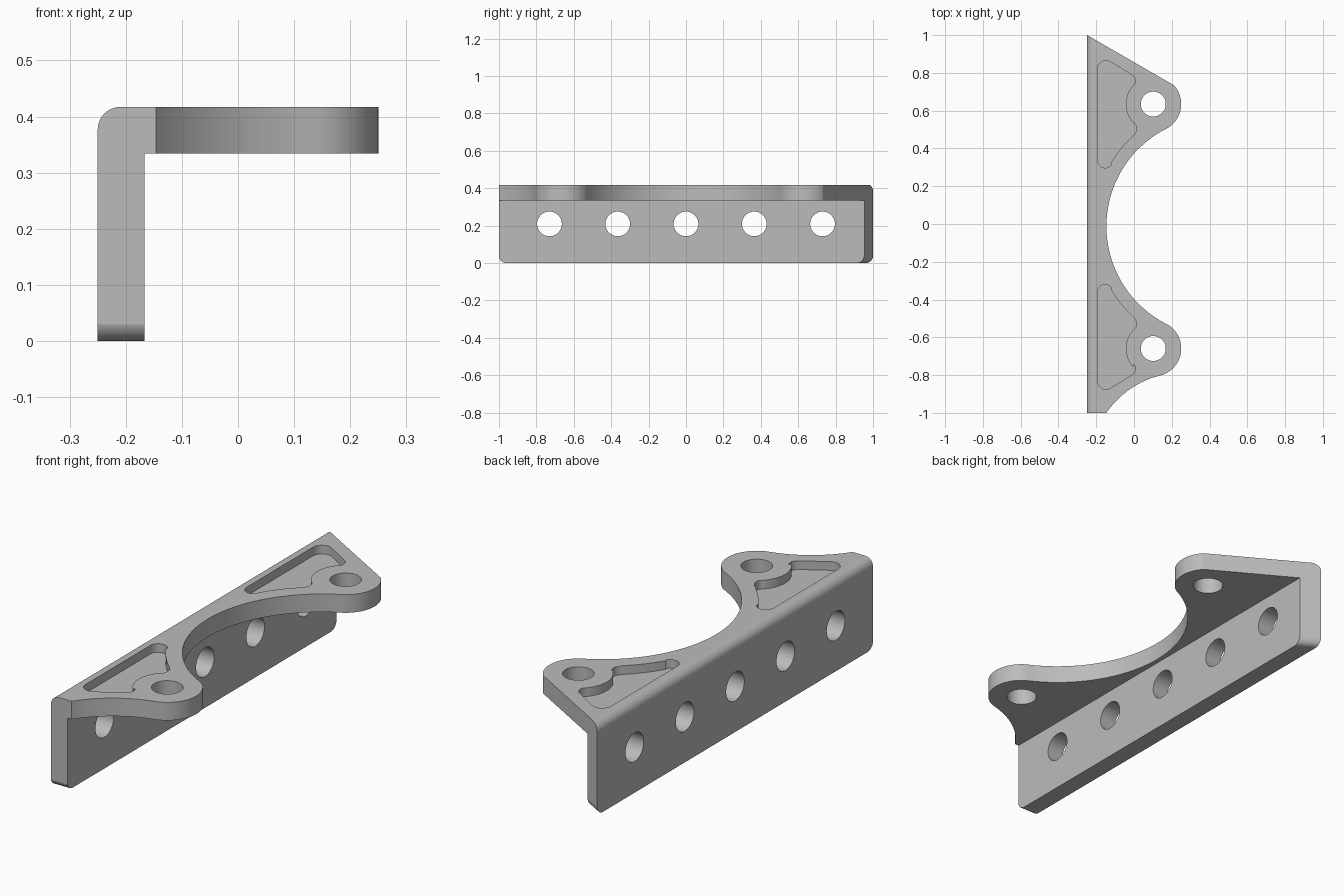
import bpy, bmesh, math
from math import cos, sin, radians, degrees, atan2, hypot

cube = bpy.data.objects.get("Cube")
if cube:
    bpy.data.objects.remove(cube, do_unlink=True)

LOBE_X, LOBE_Y, LOBE_R = 0.102, 0.647, 0.148   # ear centres, measured from the bay axis
BAY_X, BAY_Y, BAY_R = 0.434, -0.012, 0.58      # large half-round bay
HOLE_R = 0.066
THICK, HEIGHT = 0.083, 0.417
SLOPE = math.tan(radians(30))                  # slanted far end


def arc(cx, cy, r, a0, a1, n=16):
    """Points on an arc, angles in degrees."""
    angles = [radians(a0 + (a1 - a0) * i / n) for i in range(n + 1)]
    return [(cx + r * cos(a), cy + r * sin(a)) for a in angles]


def prism(name, pts, axis, lo, hi):
    """Extrude a 2D outline along the named axis."""
    place = {"x": lambda p, t: (t, p[0], p[1]),
             "y": lambda p, t: (p[0], t, p[1]),
             "z": lambda p, t: (p[0], p[1], t)}[axis]
    bm = bmesh.new()
    face = bm.faces.new([bm.verts.new(place(p, lo)) for p in pts])
    shift = place((0, 0), hi - lo)
    ext = bmesh.ops.extrude_face_region(bm, geom=[face], use_keep_orig=True)
    top = [v for v in ext["geom"] if isinstance(v, bmesh.types.BMVert)]
    bmesh.ops.translate(bm, verts=top, vec=shift)
    bmesh.ops.recalc_face_normals(bm, faces=bm.faces)
    mesh = bpy.data.meshes.new(name)
    bm.to_mesh(mesh)
    bm.free()
    obj = bpy.data.objects.new(name, mesh)
    bpy.context.collection.objects.link(obj)
    return obj


helpers = []


def combine(obj, other, operation):
    mod = obj.modifiers.new(other.name, "BOOLEAN")
    mod.operation, mod.solver, mod.object = operation, "EXACT", other
    other.hide_render = True
    helpers.append(other)


# L-shaped section with a rounded outer edge
section = ([(-0.25, -0.1), (-0.25 + THICK, -0.1), (-0.25 + THICK, HEIGHT - THICK),
            (0.3, HEIGHT - THICK), (0.3, HEIGHT)]
           + arc(-0.21, HEIGHT - 0.04, 0.04, 90, 180, 10))
bracket = prism("angle_bracket", section, "y", -1.1, 1.1)

# Plan outline: slanted end, ear, bay, ear, concave sweep
upper_y, lower_y = BAY_Y + LOBE_Y, BAY_Y - LOBE_Y
tangent = degrees(atan2(LOBE_Y, BAY_X - LOBE_X))
bay_end = 180 - tangent
bay_end = degrees(atan2(LOBE_Y, LOBE_X - BAY_X))
sweep_x, sweep_y = 0.253, -1.271
sweep_from = degrees(atan2(lower_y - sweep_y, LOBE_X - sweep_x))
sweep_r = hypot(lower_y - sweep_y, LOBE_X - sweep_x) - LOBE_R
sweep_to = degrees(math.pi - math.asin((-1 - sweep_y) / sweep_r))
outline = ([(-0.3, -1), (-0.3, 1 + 0.05 * SLOPE)]
           + arc(LOBE_X, upper_y, LOBE_R, 60, -tangent, 28)
           + arc(BAY_X, BAY_Y, BAY_R, bay_end, 360 - bay_end, 56)[1:]
           + arc(LOBE_X, lower_y, LOBE_R, tangent, sweep_from - 180, 32)[1:]
           + arc(sweep_x, sweep_y, sweep_r, sweep_from, sweep_to, 20)[1:])
combine(bracket, prism("plan_outline", outline, "z", -0.2, 0.6), "INTERSECT")

# Side outline with rounded lower corners, sheared to follow the slanted end
end = 1.001
side = ([(end, 0.55), (-end, 0.55)]
        + arc(-end + 0.04, 0.04, 0.04, 180, 270, 10)
        + arc(end - 0.04, 0.04, 0.04, 270, 360, 10))
side_outline = prism("side_outline", side, "x", -0.32, 0.32)
for v in side_outline.data.vertices:
    if v.co.y > 0:
        v.co.y -= (v.co.x + 0.25) * SLOPE
combine(bracket, side_outline, "INTERSECT")

# Five bolt holes in the upright flange
for i in range(-2, 3):
    hole = prism("flange_hole", arc(i * 0.365, 0.209, HOLE_R, 0, 360, 48)[:-1],
                 "x", -0.4, -0.1)
    combine(bracket, hole, "DIFFERENCE")

# Ear holes and the shallow pockets beside them
for sign, drop in ((1, 0), (-1, 0.014)):
    hole = prism("ear_hole",
                 arc(LOBE_X, BAY_Y + sign * LOBE_Y, HOLE_R, 0, 360, 48)[:-1],
                 "z", 0.2, 0.6)
    combine(bracket, hole, "DIFFERENCE")
    pocket = (arc(-0.148, 0.832 - drop, 0.045, 180, 60, 10)
              + arc(-0.03, 0.769 - drop, 0.037, 60, -40, 10)
              + arc(LOBE_X, LOBE_Y, 0.145, 137, 225, 16)
              + arc(-0.023, 0.517, 0.037, 45, -48, 10)
              + arc(BAY_X, 0, 0.65, 131.5, 149, 10)
              + arc(-0.153, 0.349, 0.04, -31, -180, 12))
    pocket = [(x, BAY_Y + sign * y) for x, y in pocket]
    combine(bracket, prism("pocket", pocket, "z", HEIGHT - 0.04, 0.6), "DIFFERENCE")

# Bake the cuts and drop the helpers
graph = bpy.context.evaluated_depsgraph_get()
baked = bpy.data.meshes.new_from_object(bracket.evaluated_get(graph))
bracket.modifiers.clear()
bracket.data = baked
for h in helpers:
    bpy.data.objects.remove(h, do_unlink=True)

# Plain grey material
grey = bpy.data.materials.new("plain_grey")
grey.use_nodes = True
colour = (0.5, 0.5, 0.5, 1)
grey.diffuse_color = colour
grey.node_tree.nodes["Principled BSDF"].inputs["Base Color"].default_value = colour
baked.materials.clear()
baked.materials.append(grey)

# Smooth curves, crisp edges
bpy.ops.object.select_all(action="DESELECT")
bracket.select_set(True)
bpy.context.view_layer.objects.active = bracket
bpy.ops.object.shade_smooth_by_angle(angle=radians(30))
weighted = bracket.modifiers.new("weighted_normals", "WEIGHTED_NORMAL")
weighted.keep_sharp = True
